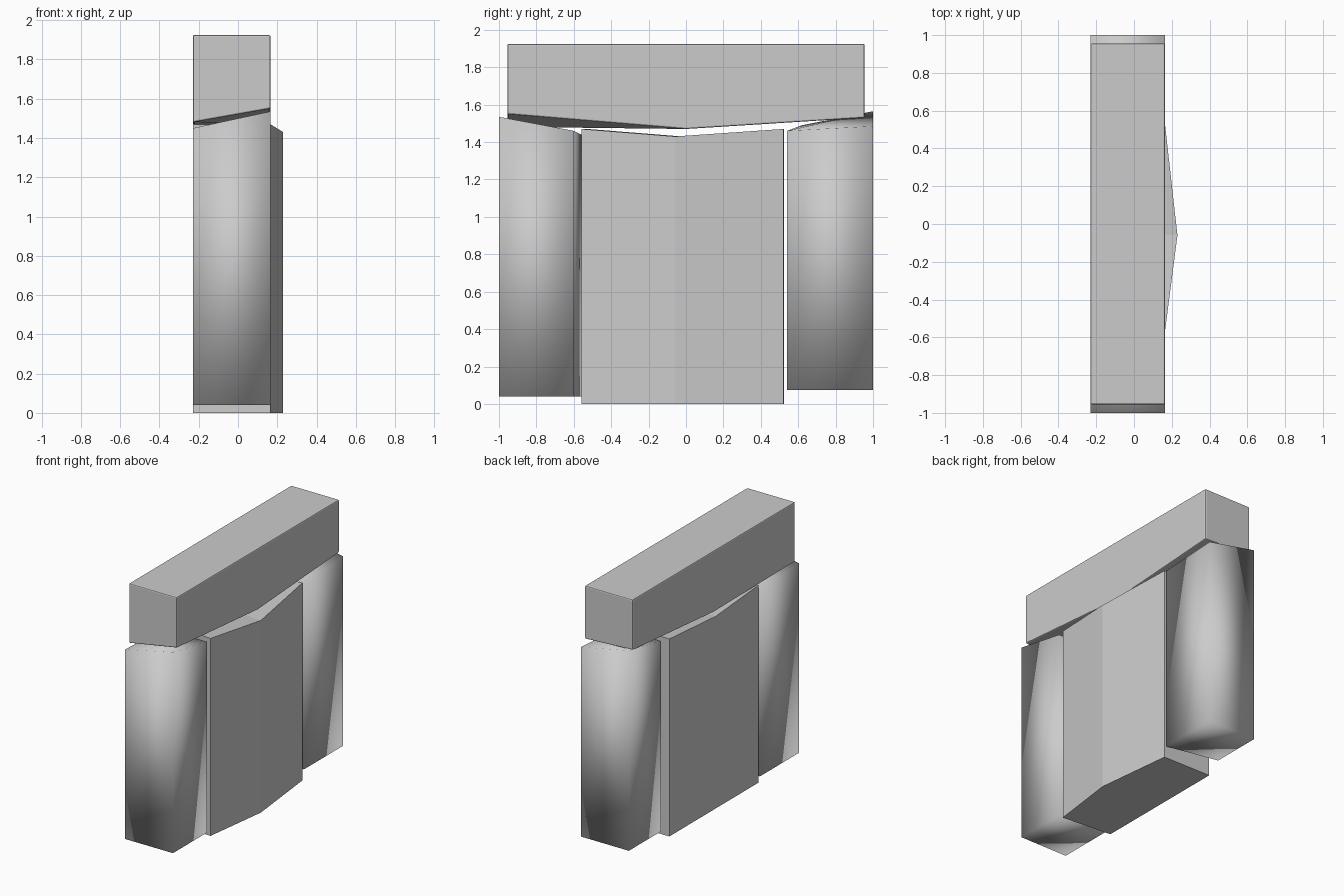
import bpy, bmesh

if "Cube" in bpy.data.objects:
    bpy.data.objects.remove(bpy.data.objects["Cube"])


def block(name, plan, smooth=False, bevel=0.0):
    """Prism from counter-clockwise plan corners (x, y, bottom z, top z)."""
    bm = bmesh.new()
    low = [bm.verts.new((x, y, zb)) for x, y, zb, zt in plan]
    high = [bm.verts.new((x, y, zt)) for x, y, zb, zt in plan]
    n = len(plan)
    for i in range(n):
        j = (i + 1) % n
        bm.faces.new((low[i], low[j], high[j], high[i]))
    # Caps are strips of quads between the two long sides (+x half, -x half)
    for i in range(n // 2 - 1):
        a, b, c, d = i, i + 1, n - 2 - i, n - 1 - i
        bm.faces.new((high[a], high[b], high[c], high[d]))
        bm.faces.new((low[d], low[c], low[b], low[a]))
    bmesh.ops.recalc_face_normals(bm, faces=bm.faces)
    for f in bm.faces:
        f.smooth = smooth
    mesh = bpy.data.meshes.new(name)
    bm.to_mesh(mesh)
    bm.free()
    ob = bpy.data.objects.new(name, mesh)
    bpy.context.collection.objects.link(ob)
    if bevel:
        mod = ob.modifiers.new("worn_edges", 'BEVEL')
        mod.width = bevel
        mod.segments = 2
        mod.limit_method = 'ANGLE'
    return ob


R, L = 0.165, -0.23   # right and left faces shared by all stones

# Capstone with a shallow V-shaped, twisted underside
block("capstone", [
    (R, -0.955, 1.55, 1.925), (R, 0.0, 1.47, 1.925), (R, 0.955, 1.53, 1.925),
    (L, 0.955, 1.55, 1.925), (L, 0.0, 1.47, 1.925), (L, -0.955, 1.48, 1.925),
], bevel=0.008)

# Middle slab, bulging on the right side with a notched top
block("middle_slab", [
    (R, -0.56, 0, 1.47), (0.23, -0.06, 0, 1.43), (R, 0.52, 0, 1.47),
    (L, 0.525, 0, 1.47), (L, -0.02, 0, 1.43), (L, -0.525, 0, 1.47),
])

# Smooth-shaded end pillars with sloping tops
block("front_pillar", [
    (R, -1.0, 0.04, 1.535), (R, -0.60, 0.04, 1.46),
    (L, -0.54, 0.04, 1.43), (L, -1.0, 0.04, 1.45),
], smooth=True)
block("back_pillar", [
    (R, 0.54, 0.075, 1.46), (R, 1.0, 0.075, 1.485),
    (L, 1.0, 0.075, 1.565), (L, 0.62, 0.075, 1.49),
], smooth=True)
